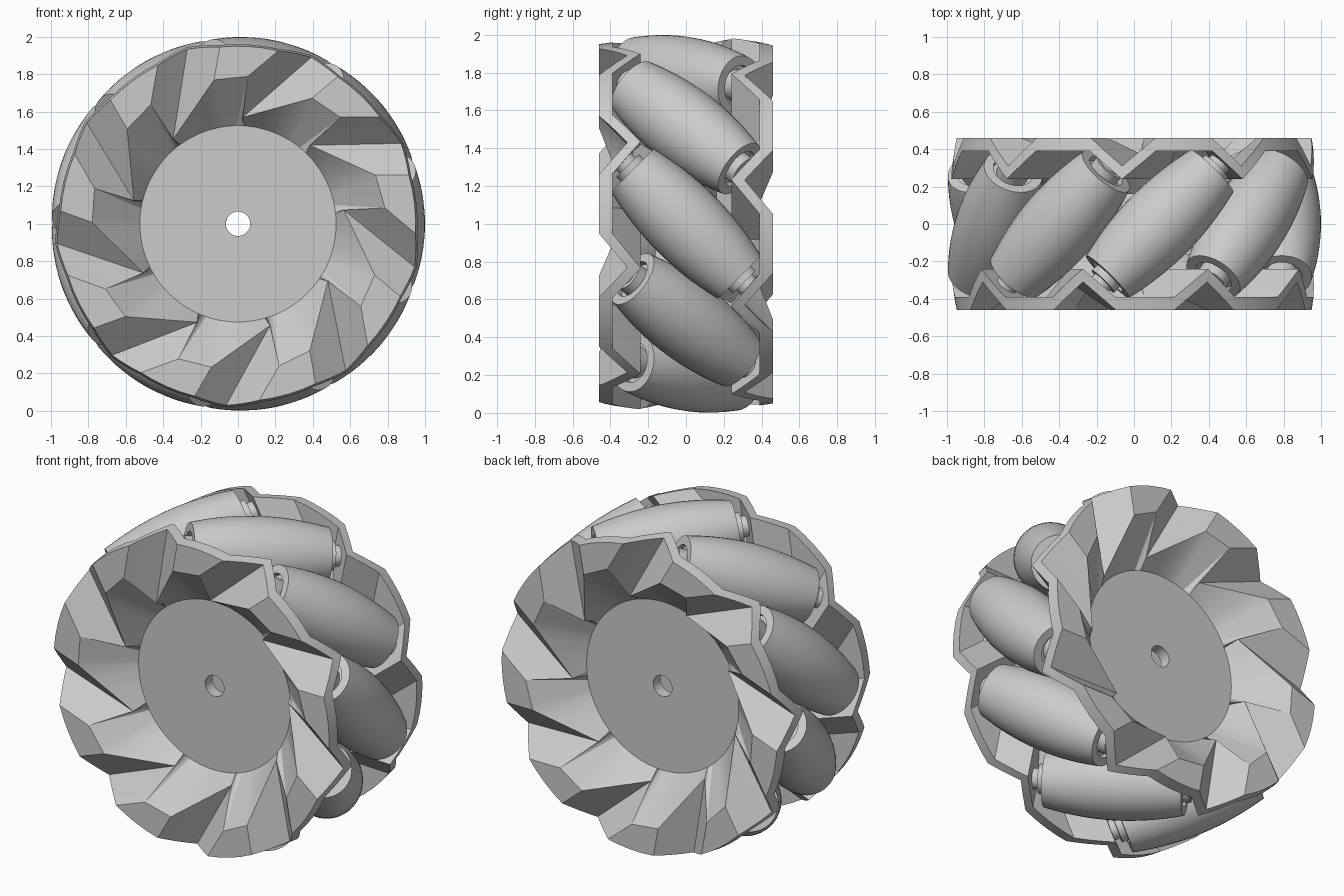
import bpy, bmesh
from math import sin, cos, asin, radians, sqrt, pi
from mathutils import Matrix, Vector

cube = bpy.data.objects.get("Cube")
if cube:
    bpy.data.objects.remove(cube, do_unlink=True)

grey = bpy.data.materials.new("light grey")
grey.use_nodes = True
grey.diffuse_color = (0.6, 0.6, 0.6, 1)
grey.node_tree.nodes["Principled BSDF"].inputs["Base Color"].default_value = (0.6, 0.6, 0.6, 1)

COUNT = 9                      # rollers, and notches on each side plate
STEP = 2 * pi / COUNT
CENTRE = Matrix.Translation((0, 0, 1))
ROLLER_ORBIT = 0.79
PLATE_THICKNESS = 0.07


def loft_mesh(name, rings, loop):
    """Skin a list of closed rings; loop joins the last ring to the first."""
    bm = bmesh.new()
    rows = [[bm.verts.new(p) for p in ring] for ring in rings]
    pairs = list(zip(rows, rows[1:])) + ([(rows[-1], rows[0])] if loop else [])
    for a, b in pairs:
        n = len(a)
        for i in range(n):
            j = (i + 1) % n
            bm.faces.new((a[i], a[j], b[j], b[i]))
    bmesh.ops.remove_doubles(bm, verts=bm.verts, dist=1e-5)
    bmesh.ops.recalc_face_normals(bm, faces=bm.faces)
    mesh = bpy.data.meshes.new(name)
    bm.to_mesh(mesh)
    bm.free()
    mesh.materials.append(grey)
    return mesh


def add(name, mesh, matrix):
    ob = bpy.data.objects.new(name, mesh)
    bpy.context.collection.objects.link(ob)
    ob.matrix_world = matrix
    return ob


def smooth(ob, angle):
    bpy.ops.object.select_all(action='DESELECT')
    ob.select_set(True)
    bpy.context.view_layer.objects.active = ob
    bpy.ops.object.shade_smooth_by_angle(angle=radians(angle))


def polar(r, a, d):
    return Vector((r * cos(a), -d, r * sin(a)))


# Side plate: notched rim running in to a recessed hub disc with a bore
BORE, HUB, RIM = 0.065, 0.525, 0.95
HUB_DEPTH = 0.23


def notch_column(offset, mid_r, depth, hub_angle, turn):
    """Hub, middle and rim points along one straight fold of a notch."""
    return (polar(HUB, radians(hub_angle) + turn, HUB_DEPTH),
            polar(mid_r, asin(offset / mid_r) + turn, depth),
            polar(RIM, asin(offset / RIM) + turn, depth))


def with_radius(p, r):
    k = r / sqrt(p.x ** 2 + p.z ** 2)
    return Vector((p.x * k, p.y, p.z * k))


def rim_radius(y):
    return RIM + 0.15 * (0.46 + y)   # rim flares slightly towards the rollers


folds = []
for k in range(COUNT):
    turn = k * STEP
    folds += [notch_column(0.26, 0.78, 0.46, 20, turn),
              notch_column(0.42, 0.57, 0.31, 46, turn),
              notch_column(0.57, 0.79, 0.46, 51, turn)]

bore, hub, middle, rim = [], [], [], []
PARTS = 4
for i, a in enumerate(folds):
    b = folds[(i + 1) % len(folds)]
    for s in range(PARTS):
        h, m, o = (p.lerp(q, s / PARTS) for p, q in zip(a, b))
        bore.append(with_radius(h, BORE))
        hub.append(with_radius(h, HUB))
        middle.append(m)
        rim.append(with_radius(o, rim_radius(o.y)))

outer = [bore, hub, middle, rim]
inset = Vector((0, PLATE_THICKNESS, 0))
inner = [[p + inset for p in ring] for ring in outer]
inner[3] = [with_radius(p, rim_radius(p.y)) for p in inner[3]]
plate_mesh = loft_mesh("side_plate", outer + inner[::-1], True)
front_plate = add("front_side_plate", plate_mesh, CENTRE)
smooth(front_plate, 25)
add("back_side_plate", plate_mesh, CENTRE @ Matrix.Rotation(pi, 4, 'X'))

# Roller: barrel that stays inside the wheel circle, recessed ends, axle stubs
HALF = 0.40
SIDES = 40
profile = []
for i in range(9):
    s = HALF * i / 8
    profile.append((1 - sqrt(ROLLER_ORBIT ** 2 + s * s / 2), s))
profile += [(0.11, HALF), (0.11, 0.37), (0.085, 0.37), (0.085, 0.435),
            (0.06, 0.435), (0.06, 0.49), (0, 0.49)]
profile = [(r, -s) for r, s in profile[:0:-1]] + profile
rings = [[(r * cos(2 * pi * i / SIDES), r * sin(2 * pi * i / SIDES), s)
          for i in range(SIDES)] for r, s in profile]
roller_mesh = loft_mesh("roller", rings, False)

for k in range(COUNT):
    # Ry(-angle) carries +x round towards +z; the axle leans 45 degrees
    place = (CENTRE @ Matrix.Rotation(-k * STEP, 4, 'Y')
             @ Matrix.Translation((ROLLER_ORBIT, 0, 0))
             @ Matrix.Rotation(radians(-135), 4, 'X'))
    roller = add(f"roller_{k + 1}", roller_mesh, place)
    if k == 0:
        smooth(roller, 30)
